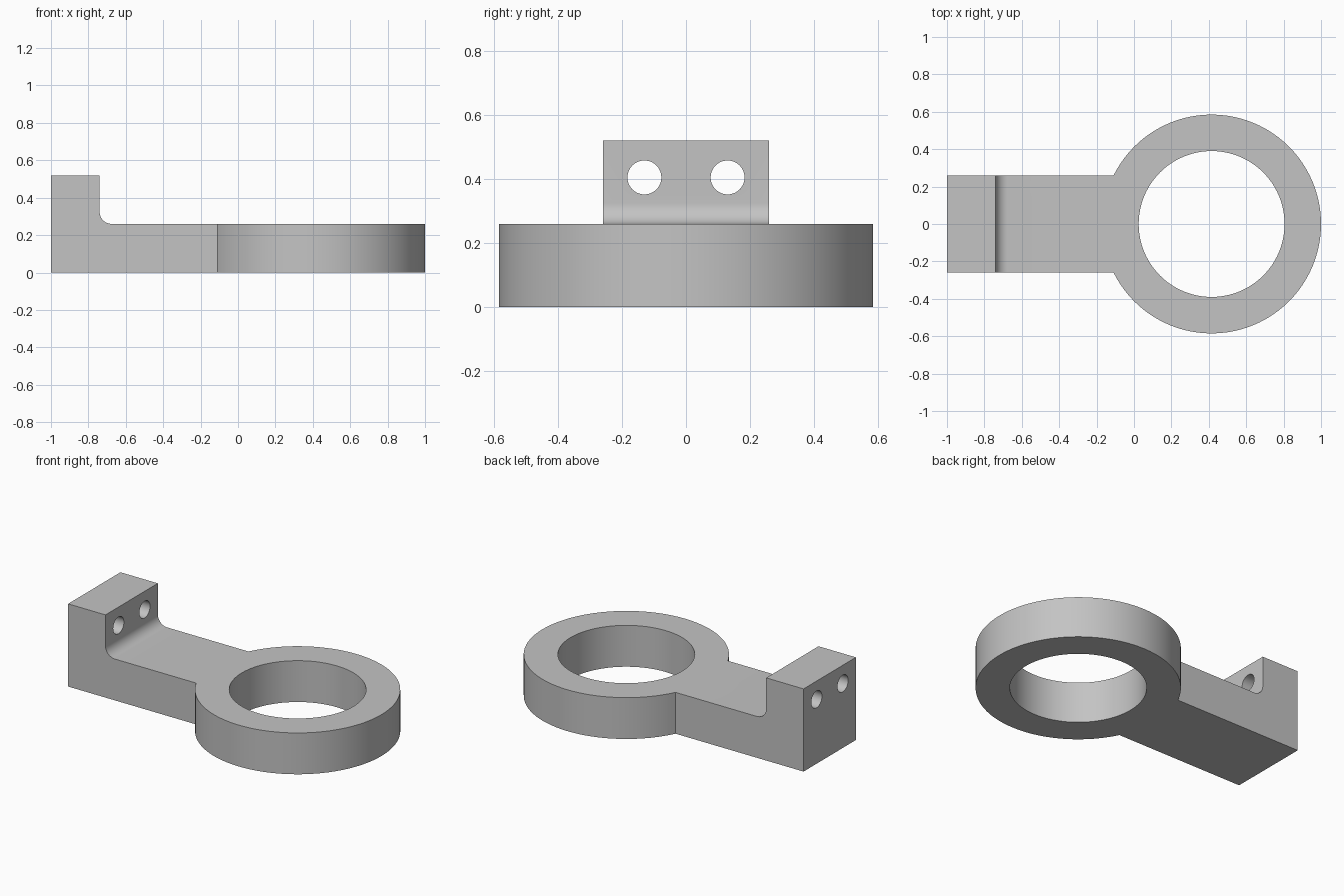
import bpy, bmesh, math
from mathutils import Matrix

cube = bpy.data.objects.get("Cube")
if cube:
    bpy.data.objects.remove(cube, do_unlink=True)

GREY = (0.55, 0.55, 0.55, 1)
metal = bpy.data.materials.new("plain_grey")
metal.use_nodes = True
metal.diffuse_color = GREY
metal.node_tree.nodes["Principled BSDF"].inputs["Base Color"].default_value = GREY

HALF_WIDTH = 0.26
THICK = 0.26
HEIGHT = 0.52
UPRIGHT_X = -0.74
FILLET = 0.065
RING_X, OUTER_R, BORE_R = 0.415, 0.585, 0.39
HOLE_Y, HOLE_Z, HOLE_R = 0.13, 0.405, 0.053


def finish(bm, name):
    bmesh.ops.recalc_face_normals(bm, faces=bm.faces)
    mesh = bpy.data.meshes.new(name)
    bm.to_mesh(mesh)
    bm.free()
    mesh.materials.append(metal)
    obj = bpy.data.objects.new(name, mesh)
    bpy.context.collection.objects.link(obj)
    return obj


def cylinder(name, radius, length, centre, axis="Z", sides=96):
    bm = bmesh.new()
    turn = Matrix.Rotation(math.pi / 2, 4, "Y") if axis == "X" else Matrix()
    bmesh.ops.create_cone(bm, cap_ends=True, segments=sides, radius1=radius,
                          radius2=radius, depth=length,
                          matrix=Matrix.Translation(centre) @ turn)
    return finish(bm, name)


def combine(target, tool, operation):
    mod = target.modifiers.new(tool.name, "BOOLEAN")
    mod.operation = operation
    mod.solver = "EXACT"
    mod.object = tool
    bpy.context.view_layer.objects.active = target
    bpy.ops.object.modifier_apply(modifier=mod.name)
    bpy.data.objects.remove(tool, do_unlink=True)


# L-shaped arm: side profile with a rounded inner corner, extruded across y
profile = [(-1, 0), (RING_X, 0), (RING_X, THICK)]
STEPS = 12
for i in range(STEPS + 1):
    a = math.pi * (1.5 - 0.5 * i / STEPS)
    profile.append((UPRIGHT_X + FILLET * (1 + math.cos(a)),
                    THICK + FILLET * (1 + math.sin(a))))
profile += [(UPRIGHT_X, HEIGHT), (-1, HEIGHT)]

bm = bmesh.new()
face = bm.faces.new([bm.verts.new((x, -HALF_WIDTH, z)) for x, z in profile])
side = bmesh.ops.extrude_face_region(bm, geom=[face])
bmesh.ops.translate(bm, vec=(0, 2 * HALF_WIDTH, 0),
                    verts=[v for v in side["geom"] if isinstance(v, bmesh.types.BMVert)])
bracket = finish(bm, "clamp_bracket")

# Round head and its bore
combine(bracket, cylinder("ring_head", OUTER_R, THICK, (RING_X, 0, THICK / 2)), "UNION")
combine(bracket, cylinder("bore_cutter", BORE_R, 1, (RING_X, 0, THICK / 2)), "DIFFERENCE")

# Pair of bolt holes through the upright
for s in (-1, 1):
    combine(bracket, cylinder("bolt_cutter", HOLE_R, 0.5, (-0.87, s * HOLE_Y, HOLE_Z), "X", 48),
            "DIFFERENCE")

# Smooth curved walls, sharp edges kept
bpy.ops.object.select_all(action="DESELECT")
bracket.select_set(True)
bpy.context.view_layer.objects.active = bracket
bpy.ops.object.shade_smooth_by_angle(angle=math.radians(30))
